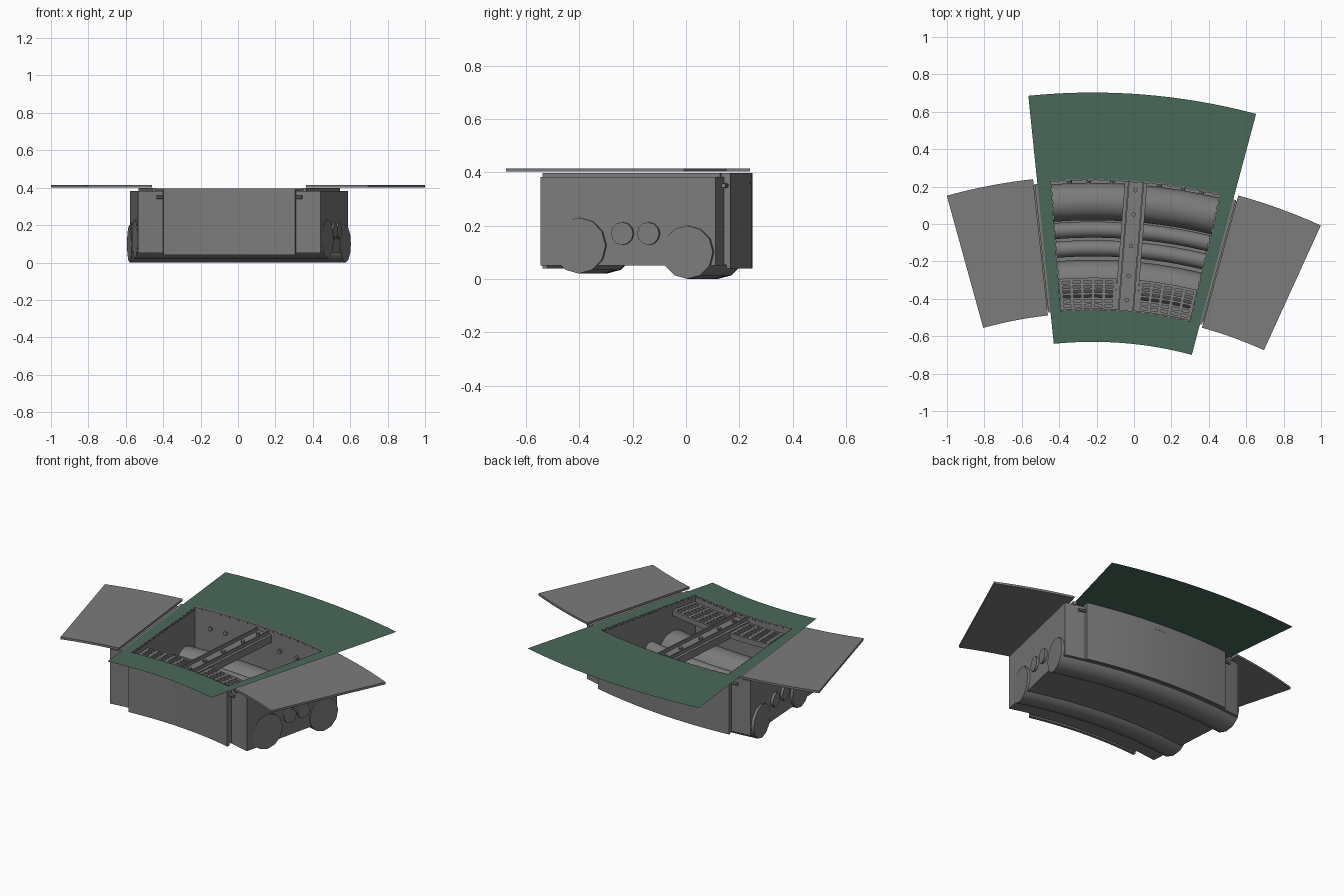
import bpy, bmesh, math
from mathutils import Vector

if "Cube" in bpy.data.objects:
    bpy.data.objects.remove(bpy.data.objects["Cube"])

# Everything is laid out in polar form about one bend centre
CX, CY, MID = -0.22, -2.68, 4.55
STEEL = bpy.data.materials.new("dark_steel")
STEEL.diffuse_color = (0.2, 0.2, 0.2, 1)
STEEL.use_nodes = True
STEEL.node_tree.nodes["Principled BSDF"].inputs["Base Color"].default_value = STEEL.diffuse_color
GREEN = bpy.data.materials.new("deck_green")
GREEN.diffuse_color = (0.066, 0.142, 0.1, 1)
GREEN.use_nodes = True
GREEN.node_tree.nodes["Principled BSDF"].inputs["Base Color"].default_value = GREEN.diffuse_color


def P(r, a, z):
    t = math.radians(a + MID)
    return Vector((CX + r * math.sin(t), CY + r * math.cos(t), z))


def finish(name, bm, mat=STEEL):
    bmesh.ops.recalc_face_normals(bm, faces=bm.faces)
    me = bpy.data.meshes.new(name)
    bm.to_mesh(me)
    bm.free()
    me.materials.append(mat)
    ob = bpy.data.objects.new(name, me)
    bpy.context.collection.objects.link(ob)
    bpy.context.view_layer.objects.active = ob
    ob.select_set(True)
    bpy.ops.object.shade_smooth_by_angle(angle=math.radians(35))
    ob.select_set(False)
    return ob


def sector(bm, r0, r1, a0, a1, z0, z1, n=8):
    """Bent box; an angle may be a pair (at r0, at r1)."""
    a0 = a0 if isinstance(a0, tuple) else (a0, a0)
    a1 = a1 if isinstance(a1, tuple) else (a1, a1)
    rings = []
    for i in range(n + 1):
        t = i / n
        ai, ao = a0[0] + (a1[0] - a0[0]) * t, a0[1] + (a1[1] - a0[1]) * t
        rings.append([bm.verts.new(p) for p in
                      (P(r0, ai, z0), P(r1, ao, z0), P(r1, ao, z1), P(r0, ai, z1))])
    for p, q in zip(rings, rings[1:]):
        for k in range(4):
            bm.faces.new((p[k], p[(k + 1) % 4], q[(k + 1) % 4], q[k]))
    bm.faces.new(rings[0])
    bm.faces.new(rings[-1][::-1])


def pipe(name, r, z, rad, half, sides=12, n=20):
    """Capped tube following the bend."""
    bm = bmesh.new()
    rings = []
    for i in range(n + 1):
        a = -half + 2 * half * i / n
        rings.append([bm.verts.new(P(r + rad * math.cos(k * math.tau / sides), a,
                                     z + rad * math.sin(k * math.tau / sides)))
                      for k in range(sides)])
    for p, q in zip(rings, rings[1:]):
        for k in range(sides):
            bm.faces.new((p[k], p[(k + 1) % sides], q[(k + 1) % sides], q[k]))
    bm.faces.new(rings[0])
    bm.faces.new(rings[-1][::-1])
    return finish(name, bm)


def rod(bm, p, q, rad, sides=8):
    d = q - p
    rot = d.to_track_quat('Z', 'Y').to_matrix().to_4x4()
    rot.translation = (p + q) / 2
    bmesh.ops.create_cone(bm, cap_ends=True, segments=sides, radius1=rad,
                          radius2=rad, depth=d.length, matrix=rot)


# Green deck: a thin sheet with a window
bm = bmesh.new()
W = 9.0
angs = [-10.4, -W] + [-W + 2 * W * i / 14 for i in range(1, 14)] + [W, 10.4]
rads = [2.05, 2.22, 2.92, 3.383]
grid = [[bm.verts.new(P(r, a, 0.4)) for r in rads] for a in angs]
for i in range(len(angs) - 1):
    for j in range(3):
        if j == 1 and 0 < i < len(angs) - 2:
            continue
        bm.faces.new((grid[i][j], grid[i + 1][j], grid[i + 1][j + 1], grid[i][j + 1])[::-1])
finish("green_deck", bm, GREEN)

# Central tub: curved front and back walls, side walls, floor
bm = bmesh.new()
sector(bm, 2.205, 2.222, -W - 0.2, W + 0.2, 0.04, 0.397, 14)
sector(bm, 2.915, 2.93, -W - 0.2, W + 0.2, 0.04, 0.397, 14)
for s in (-1, 1):
    sector(bm, 2.222, 2.915, s * W, s * (W + 0.2), 0.052, 0.397, 1)
finish("tub_walls", bm)
bm = bmesh.new()
sector(bm, 2.222, 2.915, -W, W, 0.05, 0.06, 14)
finish("tub_floor", bm)

for s, side in ((-1, "left"), (1, "right")):
    # End housings
    bm = bmesh.new()
    sector(bm, 2.235, 2.905, s * W, (s * 12.65, s * 11.6), 0.05, 0.382, 3)
    finish(side + "_end_housing", bm)
    # Flat side leaves
    bm = bmesh.new()
    sector(bm, 2.204, 2.937, s * 10.8, s * 19.97, 0.402, 0.415, 8)
    finish(side + "_leaf", bm)
    # Support rail in the gap between deck and leaf
    bm = bmesh.new()
    sector(bm, 2.22, 2.91, s * 10.25, s * 10.7, 0.38, 0.398, 1)
    finish(side + "_support_rail", bm)
    # Hinge pins at the housing corners
    bm = bmesh.new()
    for r in (2.225, 2.915):
        rod(bm, P(r, s * 9.1, 0.35), P(r, s * 10.1, 0.35), 0.009)
    finish(side + "_hinge_pins", bm)

# Rollers running around the bend
pipe("front_drum", 2.383, 0.125, 0.105, 12.55)
pipe("back_drum", 2.80, 0.10, 0.10, 11.95)
pipe("front_small_pipe", 2.55, 0.17, 0.043, 12.35)
pipe("back_small_pipe", 2.65, 0.17, 0.043, 12.2)

# Centre beam: channel with two raised flanges and rivets
bm = bmesh.new()


def beam(w0, w1, z0, z1):
    conv = lambda w: (math.degrees(w / 2.222), math.degrees(w / 2.918))
    sector(bm, 2.222, 2.918, conv(w0), conv(w1), z0, z1, 1)


beam(-0.06, 0.06, 0.35, 0.365)
for s in (-1, 1):
    beam(s * 0.035, s * 0.043, 0.365, 0.385)
    beam(s * 0.053, s * 0.06, 0.32, 0.35)
for r in (2.28, 2.41, 2.57, 2.74, 2.87):
    rod(bm, P(r, 0, 0.36), P(r, 0, 0.378), 0.012)
finish("centre_beam", bm)

# Slotted grilles over the front drum
for s, side in ((-1, "left"), (1, "right")):
    bm = bmesh.new()
    for i in range(6):
        a = 1.7 + (8.75 - 1.7) * i / 5
        sector(bm, 2.225, 2.39, s * (a - 0.22), s * (a + 0.22), 0.345, 0.357, 1)
    for j in range(7):
        r = 2.232 + 0.152 * j / 6
        sector(bm, r - 0.006, r + 0.006, s * 1.5, s * 8.95, 0.346, 0.356, 5)
    sector(bm, 2.385, 2.393, s * 1.5, s * 8.95, 0.325, 0.357, 5)
    finish(side + "_grille", bm)

# Bolts on the walls and studs along the window rim
bm = bmesh.new()
for a in (-7, -5, -2.5, 2.5, 5, 7):
    rod(bm, P(2.90, a, 0.29), P(2.92, a, 0.29), 0.012)
for a in (-0.6, -0.2, 0.2, 0.6):
    rod(bm, P(2.925, a, 0.36), P(2.933, a, 0.36), 0.004, 6)
for i in range(15):
    a = -8.4 + 1.2 * i
    for r in (2.225, 2.914):
        sector(bm, r - 0.003, r + 0.003, a - 0.3, a + 0.3, 0.385, 0.396, 1)
for s in (-1, 1):
    for i in range(16):
        r = 2.25 + 0.042 * i
        sector(bm, r, r + 0.022, s * 8.87, s * W, 0.385, 0.396, 1)
finish("bolts_and_studs", bm)
